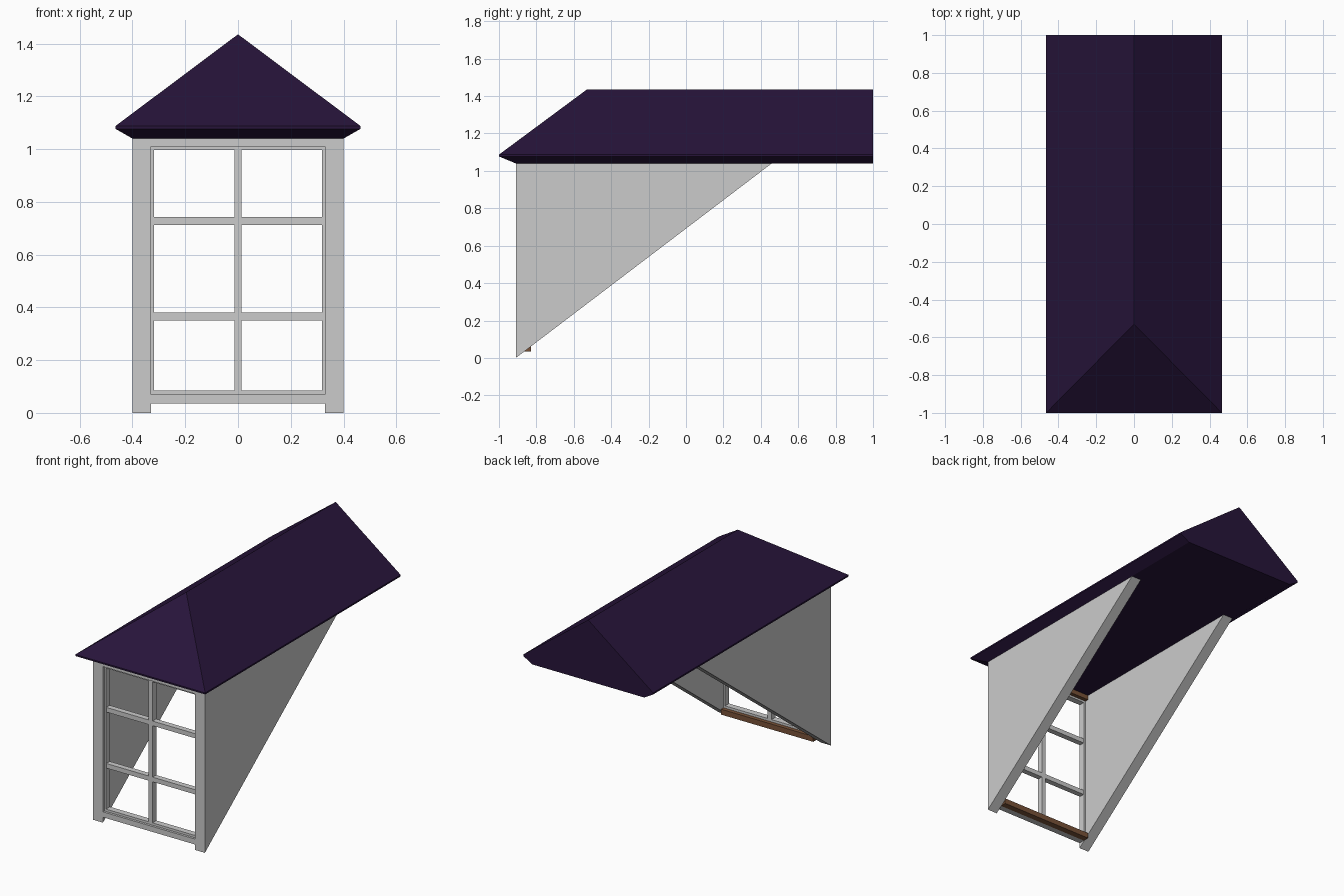
import bpy, bmesh

if "Cube" in bpy.data.objects:
    bpy.data.objects.remove(bpy.data.objects["Cube"])


def material(name, rgb):
    m = bpy.data.materials.new(name)
    m.diffuse_color = (*rgb, 1)
    m.use_nodes = True
    m.node_tree.nodes["Principled BSDF"].inputs["Base Color"].default_value = m.diffuse_color
    return m


PURPLE = material("roof_purple", (0.02, 0.007, 0.042))
BROWN = material("wood_brown", (0.19, 0.085, 0.04))


def finish(name, bm, mat=None):
    bmesh.ops.recalc_face_normals(bm, faces=bm.faces[:])
    mesh = bpy.data.meshes.new(name)
    bm.to_mesh(mesh)
    bm.free()
    if mat:
        mesh.materials.append(mat)
    ob = bpy.data.objects.new(name, mesh)
    bpy.context.collection.objects.link(ob)
    return ob


def box(name, x, y, z, mat=None):
    bm = bmesh.new()
    bmesh.ops.create_cube(bm, size=1)
    for v in bm.verts:
        for i, (lo, hi) in enumerate((x, y, z)):
            v.co[i] = lo if v.co[i] < 0 else hi
    return finish(name, bm, mat)


# Roof: stacked rings (half width, front y, z), flush at the back, closed by a hipped ridge
bm = bmesh.new()
rings = []
for w, front, z in ((0.40, -0.91, 1.04), (0.465, -1, 1.077), (0.465, -1, 1.087)):
    rings.append([bm.verts.new(p) for p in
                  ((-w, front, z), (w, front, z), (w, 1, z), (-w, 1, z))])
bm.faces.new(rings[0])
for low, high in zip(rings, rings[1:]):
    for i in range(4):
        j = (i + 1) % 4
        bm.faces.new((low[i], low[j], high[j], high[i]))
fl, fr, br, bl = rings[-1]
hip = bm.verts.new((0, -0.53, 1.435))
back = bm.verts.new((0, 1, 1.435))
for f in ((fl, fr, hip), (fr, br, back, hip), (br, bl, back), (bl, fl, hip, back)):
    bm.faces.new(f)
finish("roof", bm, PURPLE)

# Triangular cheek walls, cut to the main roof slope
for side, x0 in (("left", -0.40), ("right", 0.33)):
    bm = bmesh.new()
    face = bm.faces.new([bm.verts.new((x0, y, z)) for y, z in
                         ((-0.91, 0), (-0.91, 1.045), (0.465, 1.045))])
    ext = bmesh.ops.extrude_face_region(bm, geom=[face], use_keep_orig=True)
    bmesh.ops.translate(bm, vec=(0.07, 0, 0),
                        verts=[v for v in ext["geom"] if isinstance(v, bmesh.types.BMVert)])
    finish(side + "_cheek_wall", bm)

# Grey outer rails with brown inner rails behind them
for name, z in (("bottom", (0.035, 0.07)), ("top", (1.01, 1.045))):
    box(name + "_outer_rail", (-0.33, 0.33), (-0.91, -0.87), z)
    box(name + "_inner_rail", (-0.33, 0.33), (-0.87, -0.83), z, BROWN)

# Window sash and glazing bars
SASH_Y = (-0.895, -0.855)
for name, z in (("bottom", (0.07, 0.085)), ("top", (0.997, 1.01))):
    box("sash_" + name, (-0.33, 0.33), SASH_Y, z)
for name, x in (("left", (-0.33, -0.318)), ("right", (0.318, 0.33))):
    box("sash_" + name, x, SASH_Y, (0.085, 0.997))
box("vertical_glazing_bar", (-0.014, 0.014), SASH_Y, (0.085, 0.997))
for i, z in enumerate((0.365, 0.728)):
    box(f"horizontal_glazing_bar_{i + 1}", (-0.318, 0.318), (-0.893, -0.857),
        (z - 0.015, z + 0.015))
